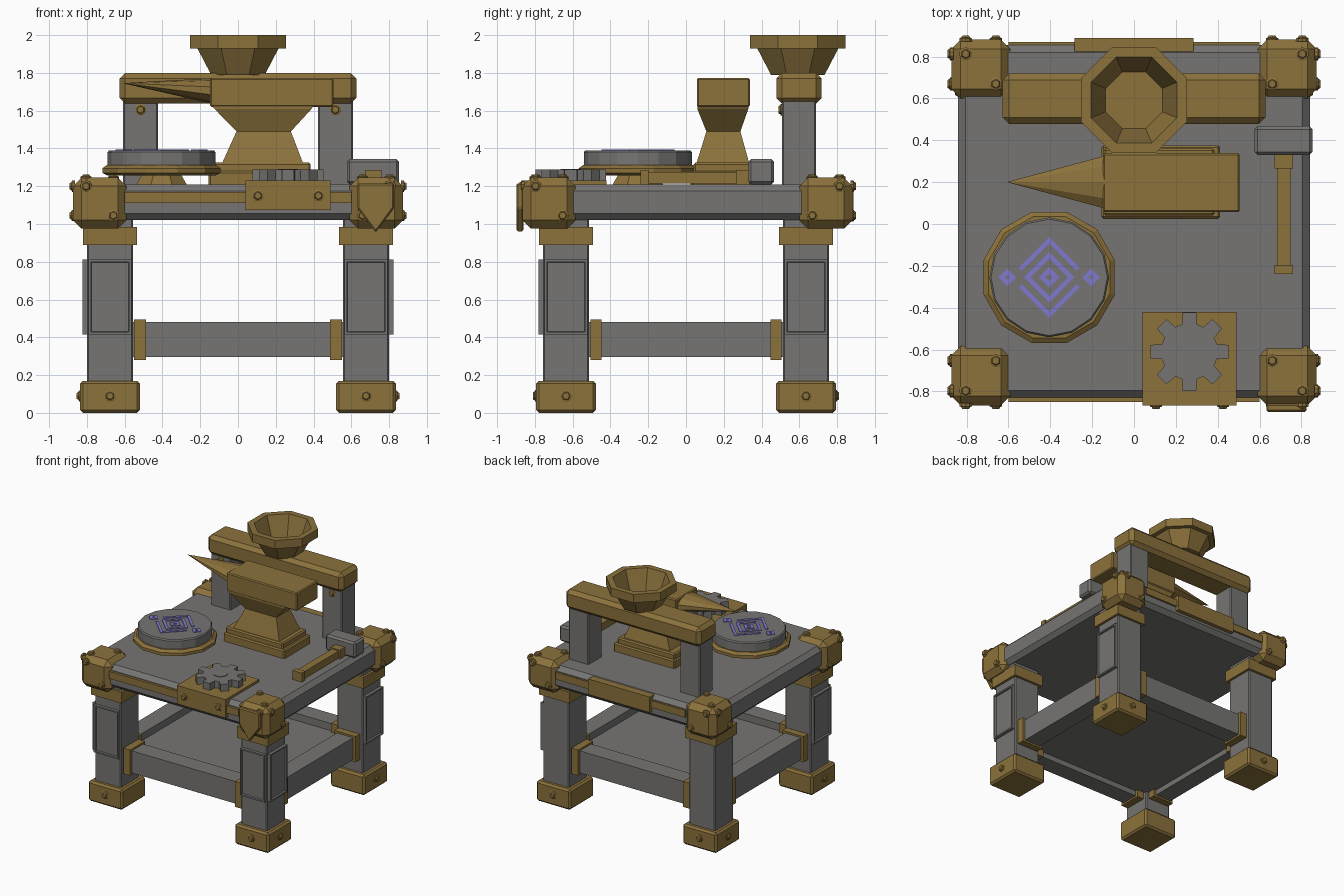
import bpy, bmesh, math
from mathutils import Vector

if "Cube" in bpy.data.objects:
    bpy.data.objects.remove(bpy.data.objects["Cube"])


def material(name, rgb):
    m = bpy.data.materials.new(name)
    m.diffuse_color = (*rgb, 1)
    m.use_nodes = True
    m.node_tree.nodes["Principled BSDF"].inputs["Base Color"].default_value = m.diffuse_color
    return m


STONE = material("grey stone", (0.18, 0.178, 0.172))
BRASS = material("aged brass", (0.262, 0.168, 0.045))
RUNE = material("violet glow", (0.216, 0.195, 0.61))


def finish(name, bm, mat, bevel=0):
    bmesh.ops.recalc_face_normals(bm, faces=bm.faces)
    me = bpy.data.meshes.new(name)
    bm.to_mesh(me)
    bm.free()
    me.materials.append(mat)
    ob = bpy.data.objects.new(name, me)
    bpy.context.collection.objects.link(ob)
    if bevel:
        mod = ob.modifiers.new("bevel", 'BEVEL')
        mod.width, mod.segments = bevel, 1
    return ob


def loft(name, rings, mat, bevel=0):
    """Skin a list of equal-length point rings and cap both ends."""
    bm = bmesh.new()
    vs = [[bm.verts.new(p) for p in r] for r in rings]
    n = len(vs[0])
    for a, b in zip(vs, vs[1:]):
        for i in range(n):
            j = (i + 1) % n
            bm.faces.new((a[i], a[j], b[j], b[i]))
    bm.faces.new(vs[0])
    bm.faces.new(vs[-1])
    return finish(name, bm, mat, bevel)


def rect(x0, x1, y0, y1, z):
    return [(x0, y0, z), (x1, y0, z), (x1, y1, z), (x0, y1, z)]


def box(name, x, y, z, mat, bevel=0):
    x, y, z = sorted(x), sorted(y), sorted(z)
    return loft(name, [rect(*x, *y, z[0]), rect(*x, *y, z[1])], mat, bevel)


def around(c, h):
    return (c - h, c + h)


def ngon(cx, cy, z, r, n, turn=0.5):
    return [(cx + r * math.cos((i + turn) * math.tau / n),
             cy + r * math.sin((i + turn) * math.tau / n), z) for i in range(n)]


def bolt(name, pos, normal):
    """Round washer with a hexagonal head, pointing along normal."""
    q = Vector((0, 0, 1)).rotation_difference(Vector(normal))
    for part, r, n, h in (("washer", 0.031, 10, 0.008), ("head", 0.023, 6, 0.018)):
        rings = [[q @ Vector(p) + Vector(pos) for p in ngon(0, 0, z, r * s, n)]
                 for z, s in ((-0.01, 1), (h * 0.6, 1), (h, 0.8))]
        loft(name + "_" + part, rings, BRASS)


def panel(name, x, y, z, normal):
    """Raised frame with a recessed centre on the face along normal."""
    ob = box(name, x, y, z, STONE)
    bm = bmesh.new()
    bm.from_mesh(ob.data)
    face = max(bm.faces, key=lambda f: f.normal.dot(Vector(normal)))
    bmesh.ops.inset_individual(bm, faces=[face], thickness=0.018)
    bmesh.ops.inset_individual(bm, faces=[face], thickness=0.004, depth=-0.014)
    bm.to_mesh(ob.data)
    bm.free()


# Table top
box("table_top", (-0.84, 0.84), (-0.83, 0.855), (1.02, 1.21), STONE, 0.035)

# Legs, feet, collars, panels and corner blocks
LX, LY = 0.678, 0.635
for sx in (-1, 1):
    for sy in (-1, 1):
        cx, cy = sx * LX, sy * LY
        box("leg", around(cx, 0.121), around(cy, 0.121), (0.1, 1.05), STONE, 0.008)
        box("foot", around(cx, 0.158), around(cy, 0.158), (0, 0.17), BRASS, 0.015)
        box("collar", around(cx, 0.142), around(cy, 0.142), (0.89, 0.985), BRASS)
        bolt("foot_bolt", (cx, cy + sy * 0.158, 0.09), (0, sy, 0))
        bolt("foot_bolt", (cx + sx * 0.158, cy, 0.09), (sx, 0, 0))
        if sy < 0:
            panel("front_panel", around(cx, 0.114), (cy - 0.146, cy - 0.1),
                  (0.415, 0.812), (0, -1, 0))
        if sx > 0 or sy < 0:
            panel("side_panel", (cx + sx * 0.1, cx + sx * 0.146), around(cy, 0.114),
                  (0.415, 0.812), (sx, 0, 0))
        bx, by, bz = sx * 0.732, 0.008 + sy * 0.733, 1.11
        box("corner_block", around(bx, 0.141), around(by, 0.141), (0.975, 1.245),
            BRASS, 0.045)
        for s in (1, -1):
            u, v = sx * s * 0.072, sy * s * 0.072
            dz = 0.09 if s > 0 else -0.065
            bolt("top_bolt", (bx + u, by + v, 1.245), (0, 0, 1))
            bolt("face_bolt", (bx + u, by + sy * 0.141, bz + dz), (0, sy, 0))
            bolt("side_bolt", (bx + sx * 0.141, by + v, bz + dz), (sx, 0, 0))

# Lower stretchers with brass sockets, and the shelf between them
for s in (-1, 1):
    box("long_stretcher", (-0.57, 0.57), around(s * LY, 0.075), (0.295, 0.48), STONE)
    box("side_stretcher", around(s * LX, 0.075), (-0.53, 0.53), (0.295, 0.48), STONE)
    for t in (-1, 1):
        box("socket", (s * 0.55, s * 0.487), around(t * LY, 0.098), (0.28, 0.495), BRASS)
        box("socket", around(s * LX, 0.098), (t * 0.505, t * 0.447), (0.28, 0.495), BRASS)
box("shelf", (-0.62, 0.62), (-0.58, 0.58), (0.34, 0.42), STONE)

# Brass edge strips and plates
box("front_strip", (-0.6, 0.6), (-0.85, -0.8), (1.11, 1.17), BRASS)
box("back_strip", (-0.6, 0.6), (0.8, 0.87), (1.11, 1.17), BRASS)
box("back_plate", (-0.285, 0.285), (0.82, 0.888), (1.075, 1.205), BRASS)
box("gear_front_plate", (0.04, 0.49), (-0.866, -0.8), (1.075, 1.23), BRASS)
box("gear_top_plate", (0.04, 0.49), (-0.866, -0.42), (1.2, 1.23), BRASS)
for x in (0.105, 0.425):
    bolt("plate_bolt", (x, -0.866, 1.15), (0, -1, 0))

# Gear: four outline points per tooth, plus a hub
teeth = []
for i in range(8):
    for r, a in ((0.135, -0.36), (0.135, -0.27), (0.19, -0.17), (0.19, 0.17),
                 (0.135, 0.27), (0.135, 0.36)):
        t = i * math.pi / 4 + a
        teeth.append((0.265 + r * math.cos(t), -0.61 + r * math.sin(t)))
loft("gear", [[(x, y, z) for x, y in teeth] for z in (1.22, 1.288)], STONE)
loft("gear_hub", [ngon(0.265, -0.61, z, 0.055, 16) for z in (1.22, 1.292)], STONE)

# Rune disc on its pedestal
DX, DY = -0.405, -0.255
loft("disc_pedestal", [ngon(DX, DY, 1.2, 0.15, 8), ngon(DX, DY, 1.265, 0.11, 8)], BRASS)
loft("disc_tray", [ngon(DX, DY, z, r, 12) for z, r in
                   ((1.257, 0.295), (1.27, 0.324), (1.295, 0.324), (1.312, 0.3))], BRASS)
loft("rune_disc", [ngon(DX, DY, z, r, 16, 0) for z, r in
                   ((1.3, 0.286), (1.38, 0.286), (1.39, 0.278))], STONE)


def stroke(a, b):
    a, b = Vector(a), Vector(b)
    d = (b - a).normalized() * 0.011
    n = Vector((-d.y, d.x))
    pts = [a - d - n, b + d - n, b + d + n, a - d + n]
    loft("rune_stroke", [[(DX + p.x, DY + p.y, z) for p in pts]
                         for z in (1.388, 1.395)], RUNE)


def diamond(cx, h):
    c = [(cx + h, 0), (cx, h), (cx - h, 0), (cx, -h)]
    for i in range(4):
        stroke(c[i], c[(i + 1) % 4])


for cx, h in ((0, 0.033), (0, 0.105), (-0.2, 0.027), (0.2, 0.027)):
    diamond(cx, h)
for sx in (-1, 1):
    for sy in (-1, 1):
        stroke((0, sy * 0.178), (sx * 0.13, sy * 0.048))

# Anvil: stepped base, waisted neck, face block and horn
box("anvil_base", (-0.155, 0.412), (0.025, 0.375), (1.2, 1.28), BRASS, 0.01)
box("anvil_step", (-0.145, 0.385), (0.04, 0.36), (1.27, 1.325), BRASS, 0.01)
loft("anvil_neck", [rect(-0.085, 0.345, 0.055, 0.335, 1.32),
                    rect(-0.008, 0.28, 0.108, 0.288, 1.49),
                    rect(-0.125, 0.39, 0.06, 0.33, 1.61),
                    rect(-0.14, 0.4, 0.06, 0.33, 1.63)], BRASS)
box("anvil_face", (-0.148, 0.505), (0.057, 0.338), (1.62, 1.772), BRASS, 0.008)
loft("anvil_horn", [[(x, 0.2 + ry * math.cos(t), z + rz * math.sin(t))
                     for t in [(i + 0.5) * math.tau / 10 for i in range(10)]]
                    for x, z, ry, rz in ((-0.14, 1.705, 0.132, 0.067),
                                         (-0.605, 1.745, 0.001, 0.001))], BRASS)

# Hammer lying on the table
box("hammer_head", (0.576, 0.853), (0.33, 0.467), (1.21, 1.343), STONE, 0.015)
box("hammer_handle", (0.684, 0.748), (-0.22, 0.35), (1.215, 1.275), BRASS)
box("hammer_ferrule", (0.672, 0.76), (0.265, 0.335), (1.205, 1.285), BRASS)
box("hammer_pommel", (0.672, 0.76), (-0.24, -0.195), (1.205, 1.285), BRASS)

# Pointed plaque on the front right corner
shield = [(0.632, 1.215), (0.825, 1.215), (0.825, 1.085), (0.729, 0.955), (0.632, 1.085)]
loft("corner_plaque", [[(x, y, z) for x, z in shield] for y in (-0.86, -0.897)],
     BRASS, 0.008)

# Rear frame: posts, beam and bolts
for s in (-1, 1):
    box("frame_post", around(s * 0.516, 0.092), (0.507, 0.687), (1.2, 1.68), STONE, 0.008)
    bolt("post_bolt", (s * 0.516, 0.507, 1.605), (0, -1, 0))
box("frame_beam", (-0.627, 0.627), (0.478, 0.718), (1.637, 1.8), BRASS, 0.03)

# Octagonal bowl (sizes measured across the flats)
flat = math.cos(math.pi / 8)
loft("bowl", [ngon(0, 0.592, z, r / flat, 8) for z, r in
              ((1.79, 0.142), (1.93, 0.215), (1.93, 0.253), (2.0, 0.253),
               (2.0, 0.205), (1.803, 0.135))], BRASS)
